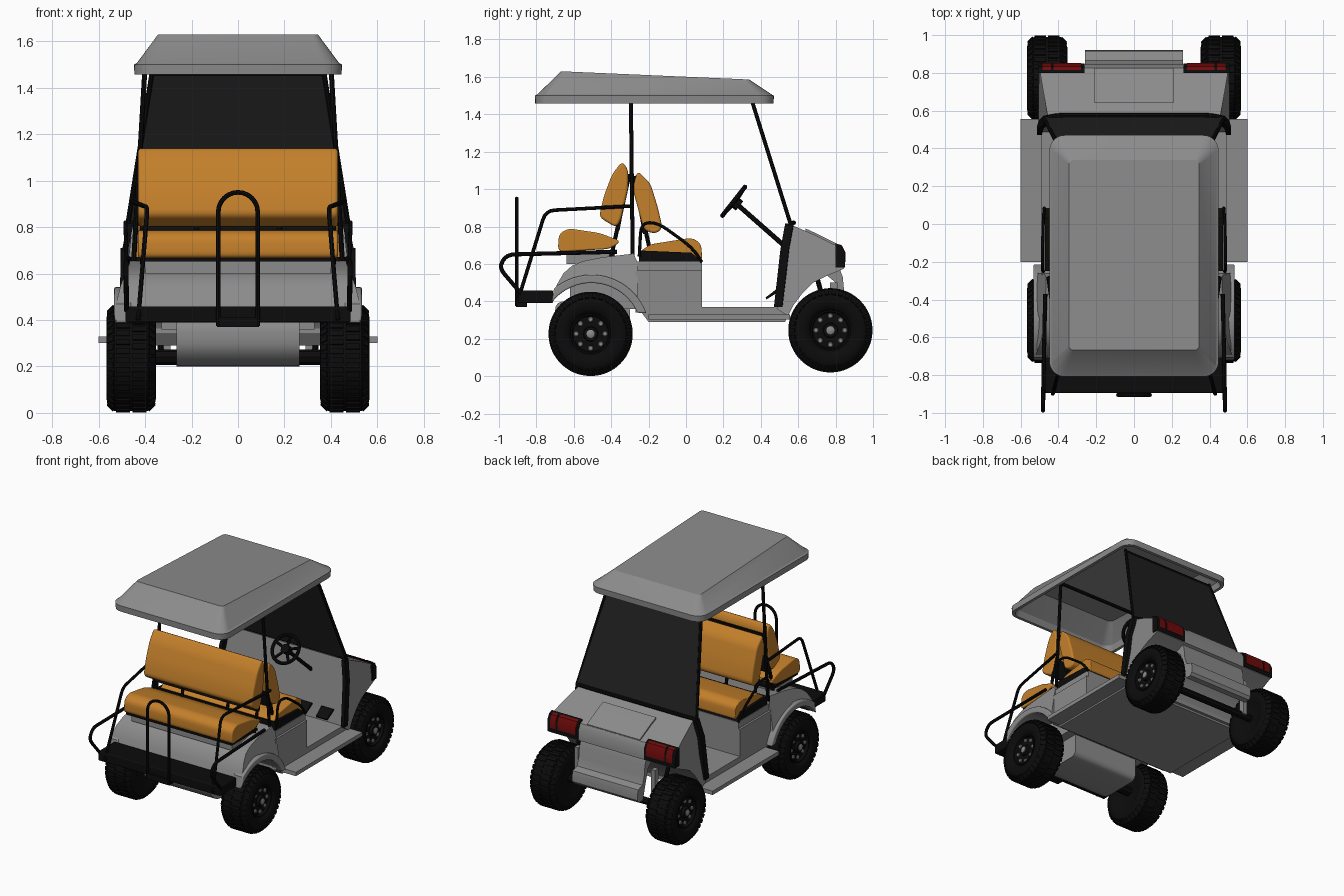
import bpy, bmesh, math
from mathutils import Vector, Matrix

if "Cube" in bpy.data.objects:
    bpy.data.objects.remove(bpy.data.objects["Cube"])


def material(name, r, g, b):
    m = bpy.data.materials.new(name)
    m.diffuse_color = (r, g, b, 1)
    m.use_nodes = True
    m.node_tree.nodes["Principled BSDF"].inputs["Base Color"].default_value = m.diffuse_color
    return m


GREY = material("grey_paint", .26, .26, .26)
BLACK = material("black", .0035, .0035, .0035)
GLASS = material("dark_glass", .014, .014, .014)
ORANGE = material("orange_vinyl", .55, .215, .024)
RED = material("red_lens", .16, .003, .003)


def finish(ob, mat=None, bevel=0, angle=35):
    ob.data.materials.append(mat or GREY)
    if bevel:
        b = ob.modifiers.new("bevel", 'BEVEL')
        b.width, b.segments, b.limit_method, b.angle_limit = bevel, 3, 'ANGLE', math.radians(50)
    bpy.ops.object.select_all(action='DESELECT')
    ob.select_set(True)
    bpy.context.view_layer.objects.active = ob
    bpy.ops.object.shade_smooth_by_angle(angle=math.radians(angle))
    return ob


def mesh(name, verts, faces, mat=None, bevel=0, angle=35):
    bm = bmesh.new()
    vs = [bm.verts.new(v) for v in verts]
    for f in faces:
        bm.faces.new([vs[i] for i in f])
    bmesh.ops.recalc_face_normals(bm, faces=bm.faces)
    me = bpy.data.meshes.new(name)
    bm.to_mesh(me)
    bm.free()
    ob = bpy.data.objects.new(name, me)
    bpy.context.collection.objects.link(ob)
    return finish(ob, mat, bevel, angle)


def loft(name, rings, mat=None, bevel=0, angle=35):
    """Skin closed rings of equal length and cap both ends."""
    n, m = len(rings[0]), len(rings)
    faces = [(a * n + i, a * n + (i + 1) % n, (a + 1) * n + (i + 1) % n, (a + 1) * n + i)
             for a in range(m - 1) for i in range(n)]
    faces += [tuple(range(n)), tuple(range((m - 1) * n, m * n))]
    return mesh(name, [p for r in rings for p in r], faces, mat, bevel, angle)


def prism(name, pts, xa, xb, mat=None, bevel=0):
    """Extrude a (y, z) profile in x; a third value sets that point's half width."""
    def ring(x, s):
        return [(s * p[2] if len(p) > 2 else x, p[0], p[1]) for p in pts]
    return loft(name, [ring(xa, -1), ring(xb, 1)], mat, bevel)


def box(name, x, y, z, mat=None, bevel=0):
    return prism(name, [(y[0], z[0]), (y[1], z[0]), (y[1], z[1]), (y[0], z[1])], x[0], x[1], mat, bevel)


def rounded(pts, closed, r):
    """Replace each corner by a short curve."""
    P, n, out = [Vector(p) for p in pts], len(pts), []
    for i, p in enumerate(P):
        if not closed and i in (0, n - 1):
            out.append(p)
            continue
        d0, d1 = P[i - 1] - p, P[(i + 1) % n] - p
        a = p + d0.normalized() * min(r, d0.length * .45)
        b = p + d1.normalized() * min(r, d1.length * .45)
        out += [a * (1 - t) ** 2 + p * 2 * t * (1 - t) + b * t * t for t in (0, .25, .5, .75, 1)]
    return out


def tube(name, pts, r=.011, corner=.05, mat=BLACK):
    path = rounded(pts, False, corner)
    cu = bpy.data.curves.new(name, 'CURVE')
    cu.dimensions, cu.bevel_depth, cu.bevel_resolution, cu.use_fill_caps = '3D', r, 2, True
    sp = cu.splines.new('POLY')
    sp.points.add(len(path) - 1)
    for q, p in zip(sp.points, path):
        q.co = (*p, 1)
    ob = bpy.data.objects.new(name, cu)
    bpy.context.collection.objects.link(ob)
    bpy.ops.object.select_all(action='DESELECT')
    ob.select_set(True)
    bpy.context.view_layer.objects.active = ob
    bpy.ops.object.convert(target='MESH')
    return finish(bpy.context.object, mat)


def arc(cy, cz, r, a0, a1, n=20):
    return [(cy + r * math.cos(math.radians(a0 + (a1 - a0) * i / n)),
             cz + r * math.sin(math.radians(a0 + (a1 - a0) * i / n))) for i in range(n + 1)]


def lathe(name, prof, c, s, mat, n=48):
    rings = [[(c[0] + s * x, c[1] + r * math.cos(2 * math.pi * i / n), c[2] + r * math.sin(2 * math.pi * i / n))
              for i in range(n)] for x, r in prof]
    return loft(name, rings, mat)


def wheel(name, c, s):
    lathe(name + "_tire", [(-.08, .09), (-.1, .13), (-.107, .165), (-.096, .194), (-.072, .218), (.072, .218),
                           (.096, .194), (.107, .165), (.1, .13), (.085, .112), (.07, .105)], c, s, BLACK)
    lathe(name + "_rim", [(.06, .108), (.088, .108), (.088, .1), (.068, .094), (.072, .04), (.09, .036), (.09, .005)],
          c, s, BLACK)
    # tread blocks, the shoulder rows tilted
    bm = bmesh.new()
    for k in range(34):
        for x, r, off, w, t in ((-.087, .203, 0, .036, -45), (-.036, .219, .5, .06, 0), (.036, .219, 0, .06, 0),
                                (.087, .203, .5, .036, 45)):
            m = (Matrix.Translation(c) @ Matrix.Rotation((k + off) * 2 * math.pi / 34, 4, 'X')
                 @ Matrix.Translation((x, 0, r)) @ Matrix.Rotation(math.radians(t), 4, 'Y')
                 @ Matrix.Diagonal((w, .024, .012, 1)))
            bmesh.ops.create_cube(bm, size=1, matrix=m)
    me = bpy.data.meshes.new(name + "_tread")
    bm.to_mesh(me)
    bm.free()
    ob = bpy.data.objects.new(name + "_tread", me)
    bpy.context.collection.objects.link(ob)
    finish(ob, BLACK)
    # hub cap and bolts
    lathe(name + "_hub", [(.08, .022), (.096, .022), (.1, .016)], c, s, None, 16)
    for k in range(8):
        a = k * math.pi / 4
        lathe(name + "_bolt", [(.06, .014), (.076, .014), (.08, .01)],
              (c[0], c[1] + .077 * math.cos(a), c[2] + .077 * math.sin(a)), s, None, 10)


# wheels and axles
for s in (-1, 1):
    wheel("rear_wheel", (s * .46, -.51, .226), s)
    wheel("front_wheel", (s * .46, .772, .245), s)
    tube("front_strut", [(s * .33, .775, .25), (s * .36, .70, .53)], .014)
    box("front_upright", sorted((s * .29, s * .32)), (.77, .81), (.24, .5))
tube("rear_axle", [(-.4, -.505, .24), (.4, -.505, .24)], .033)
tube("front_axle", [(-.4, .775, .245), (.4, .775, .245)], .025)

# floor, sill and running boards
prism("floor", [(-.26, .37), (-.2, .29), (.53, .29), (.56, .37)], -.49, .49)
box("running_board", (-.6, .6), (-.2, .555), (.302, .33))

# rear body with wheel arches
prism("rear_body", [(-.26, .61, .48), (-.28, .655, .465), (-.45, .635, .47), (-.55, .615, .48), (-.61, .59, .49),
                    (-.655, .55, .505), (-.69, .49, .52), (-.72, .39, .53)]
      + [(y, z, .525) for y, z in arc(-.505, .23, .27, 143, 24)], 0, 0)
for s in (-1, 1):
    prism("rear_fender_lip", arc(-.505, .23, .312, 130, 20) + arc(-.505, .23, .268, 24, 143),
          *sorted((s * .46, s * .533)), bevel=.01)
box("rear_center_body", (-.33, .33), (-.62, -.25), (.36, .52))
prism("rear_drive_cover", rounded([(-.3, .4), (-.3, .2), (-.62, .2), (-.7, .27), (-.7, .4)], True, .05), -.265, .265)
box("seat_base", (-.49, .49), (-.27, .085), (.34, .565))
box("seat_base_top", (-.475, .475), (-.27, .085), (.56, .612))

# front cowl
prism("front_cowl", [(.485, .36, .505), (.56, .81, .455), (.70, .75, .48), (.79, .705, .495), (.825, .69, .5),
                     (.843, .655, .5), (.845, .575, .5), (.75, .535, .505), (.68, .5, .505), (.62, .44, .505),
                     (.575, .38, .505), (.545, .32, .505)], 0, 0)
prism("hood_panel", [(.64, .76), (.64, .789), (.70, .762), (.80, .711), (.825, .698), (.82, .66)], -.21, .21)
prism("front_lower_panel", [(.74, .55), (.82, .58), (.838, .53), (.845, .46), (.865, .4), (.915, .385), (.92, .36),
                            (.92, .31), (.905, .29), (.86, .29), (.83, .4), (.8, .5)], -.26, .26)
for s in (-1, 1):
    prism("light_housing", [(.80, .58), (.85, .58), (.85, .66), (.83, .698), (.80, .711)],
          *sorted((s * .262, s * .507)), BLACK)
    for a, b in ((.28, .425), (.44, .485)):
        prism("light_lens", [(.815, .61), (.853, .61), (.853, .66), (.834, .699), (.815, .707)],
              *sorted((s * a, s * b)), RED)

# windshield with frame and lower pillars
prism("windshield", [(.352, 1.46, .365), (.36, 1.46, .365), (.568, .82, .47), (.56, .82, .47)], 0, 0, GLASS)
for s in (-1, 1):
    tube("windshield_post", [(s * .368, .35, 1.48), (s * .475, .56, .81)], .011)
    loft("cowl_pillar", [[(s * x, y + dy, z) for x, dy in ((w, -.025), (w, .022), (w + .026, .02), (w + .026, -.025))]
                         for w, y, z in ((.45, .555, .815), (.478, .53, .68), (.488, .495, .37))], BLACK)
tube("windshield_bottom_rail", [(-.475, .56, .815), (-.4, .575, .82), (.4, .575, .82), (.475, .56, .815)], .013)
tube("windshield_top_rail", [(-.37, .353, 1.465), (.37, .353, 1.465)], .011)


# hollow roof
def roof_ring(hx, y0, y1, r, z0, z1):
    out = []
    for cx, cy, a0 in ((hx - r, y1 - r, 0), (r - hx, y1 - r, 90), (r - hx, y0 + r, 180), (hx - r, y0 + r, 270)):
        for y, z in arc(cx, cy, r, a0, a0 + 90, 6):
            out.append((y, z, z0 + (z1 - z0) * (z - y0) / (y1 - y0)))
    return out


loft("roof", [roof_ring(*a) for a in (
    (.33, -.64, .31, .03, 1.61, 1.568), (.415, -.77, .43, .06, 1.5, 1.5), (.425, -.785, .445, .06, 1.457, 1.457),
    (.446, -.806, .468, .08, 1.457, 1.457), (.448, -.808, .47, .08, 1.5, 1.5),
    (.436, -.795, .458, .07, 1.506, 1.506), (.345, -.668, .338, .025, 1.63, 1.586))], angle=20)

# seats
prism("rear_seat_cushion", rounded([(-.685, .665), (-.68, .76), (-.63, .79), (-.46, .765), (-.345, .72), (-.41, .68)],
                                   True, .03), -.43, .43, ORANGE, .012)
prism("rear_backrest", rounded([(-.465, .85), (-.44, .96), (-.395, 1.08), (-.34, 1.15), (-.308, 1.1), (-.31, 1.0),
                                (-.35, .83), (-.375, .795)], True, .03), -.43, .43, ORANGE, .012)
prism("front_backrest", rounded([(-.26, 1.1), (-.19, 1.03), (-.15, .9), (-.125, .79), (-.165, .76), (-.225, .78),
                                 (-.285, 1.0)], True, .03), -.43, .43, ORANGE, .012)
prism("front_seat_cushion", rounded([(-.25, .665), (-.19, .705), (.03, .74), (.08, .71), (.088, .615), (.02, .655)],
                                    True, .025), -.45, .45, ORANGE, .012)
prism("front_seat_tray", [(-.25, .61), (.083, .61), (.03, .66), (-.25, .672)], -.47, .47, BLACK)
box("rear_seat_tray", (-.42, .42), (-.67, -.38), (.652, .668), BLACK)
box("rear_seat_riser", (-.40, .40), (-.64, -.38), (.6, .655))
prism("rear_back_plate", [(-.31, 1.08), (-.3, 1.08), (-.355, .78), (-.37, .78)], -.42, .42, BLACK)
prism("front_back_plate", [(-.285, 1.06), (-.273, 1.06), (-.215, .76), (-.23, .76)], -.42, .42, BLACK)
for x in (-.41, -.18, .18, .41):
    tube("rear_back_bracket", [(x, -.305, 1.07), (x, -.40, .64)])
    tube("front_back_bracket", [(x, -.28, 1.07), (x, -.19, .66)])

# roof posts, side rails and armrests
for s in (-1, 1):
    tube("roof_post", [(s * .40, -.295, 1.5), (s * .45, -.285, .64)], .011)
    tube("rear_side_rail", [(s * .43, -.9, .4), (s * .39, -.75, .885), (s * .455, -.28, .91)], .01)
    tube("rear_hip_rail", [(s * .48, -.88, .44), (s * .482, -1.0, .58), (s * .482, -.96, .65), (s * .47, -.37, .665)],
         .011, .045)
    tube("front_armrest", [(s * .48, -.25, .64), (s * .485, -.24, .82), (s * .485, -.15, .82), (s * .48, .03, .69),
                           (s * .475, .085, .61)], .009, .06)
tube("rear_roof_beam", [(-.4, -.295, 1.49), (.4, -.295, 1.49)], .012)

# rear step and grab loop
box("rear_step", (-.485, .485), (-.895, -.71), (.39, .458), BLACK, .008)
box("step_hitch", (-.09, .09), (-.91, -.85), (.37, .41), BLACK)
tube("grab_loop", [(-.085, -.905, .375)] + [(x, -.905, z) for x, z in arc(0, .865, .085, 180, 0, 12)]
     + [(.085, -.905, .375)], .01, .005)

# steering wheel, column and pedals
hub = Vector((.2, .255, .935))
axis = Vector((0, .165, -.13)).normalized()
up = Vector((0, .13, .165)).normalized()
tube("steering_column", [hub, (.2, .545, .68)], .013)
bpy.ops.mesh.primitive_torus_add(major_radius=.098, minor_radius=.012, major_segments=36, minor_segments=8,
                                 location=hub, rotation=axis.to_track_quat('Z', 'Y').to_euler())
bpy.context.object.name = "steering_wheel"
finish(bpy.context.object, BLACK)
tube("steering_hub", [hub - axis * .012, hub + axis * .04], .032)
for a in (0, 72, 144, 216, 288):
    d = up * math.cos(math.radians(a)) + Vector((1, 0, 0)) * math.sin(math.radians(a))
    tube("steering_spoke", [hub + axis * .01, hub + d * .098], .01)
for x in (.15, .32):
    prism("pedal", [(.43, .41), (.425, .42), (.49, .47), (.51, .46)], x, x + .09, BLACK)
